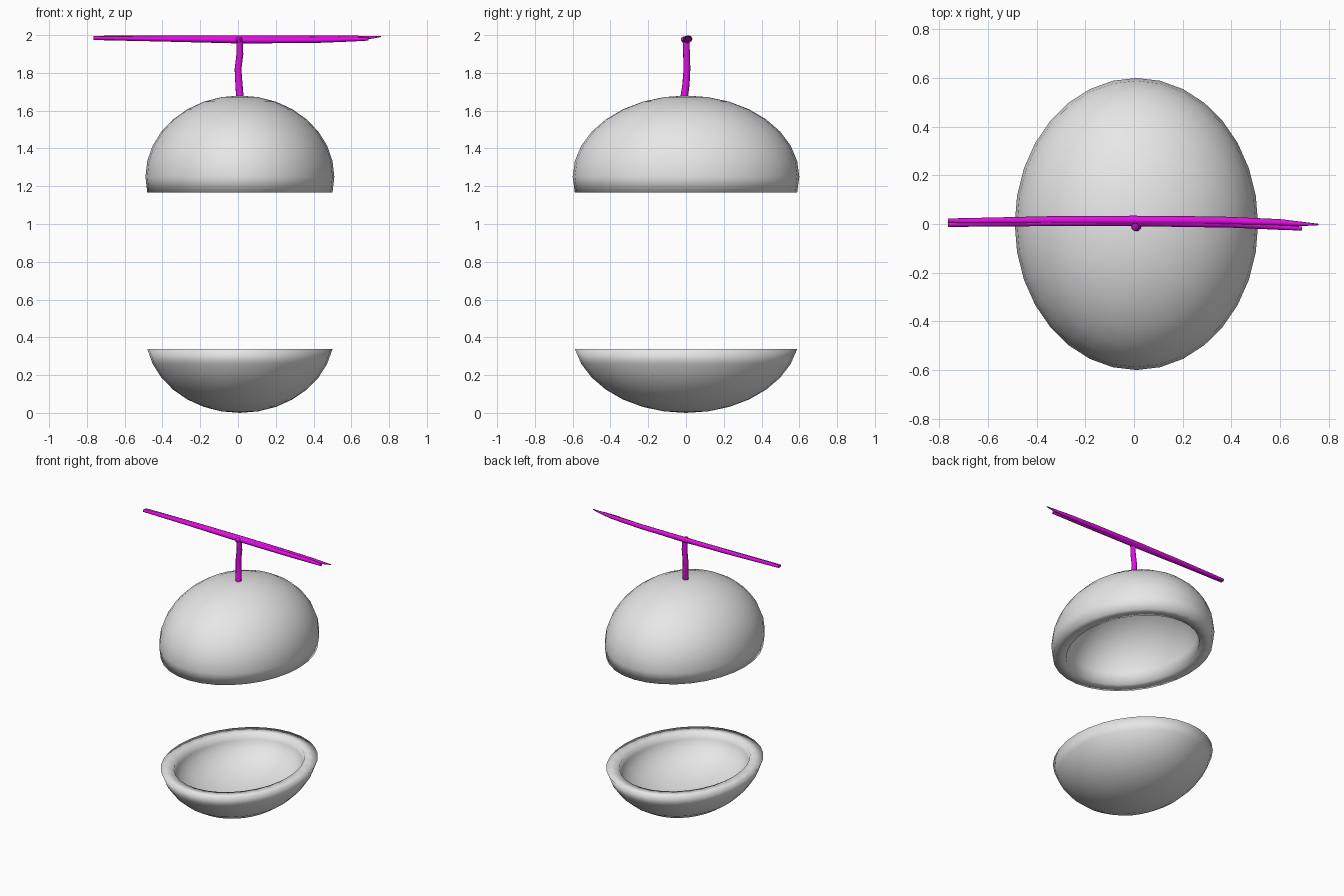
import bpy
import bmesh
from math import sin, cos, pi

cube = bpy.data.objects.get("Cube")
if cube:
    bpy.data.objects.remove(cube, do_unlink=True)


def make_material(name, colour):
    mat = bpy.data.materials.new(name)
    mat.use_nodes = True
    mat.diffuse_color = colour
    mat.node_tree.nodes["Principled BSDF"].inputs["Base Color"].default_value = colour
    return mat


grey = make_material("light grey", (0.8, 0.8, 0.8, 1))
magenta = make_material("magenta", (0.75, 0.005, 0.75, 1))

SIDES = 32
STEP = pi / 16
WALL = 0.1


def add_object(name, data, mat):
    obj = bpy.data.objects.new(name, data)
    bpy.context.collection.objects.link(obj)
    data.materials.append(mat)
    return obj


def shell(name, z_equator, rx, ry, rz, direction, first_ring):
    """Hollow half egg: outer bowl, flat rim and inner bowl, all smooth."""
    rim_z = z_equator + direction * rz * sin(first_ring * STEP)
    outer = [i * STEP for i in range(first_ring, 8)]
    bm = bmesh.new()

    def ring(a, inset, z):
        return [bm.verts.new((0.01 + (rx - inset) * cos(a) * cos(t),
                              (ry - inset) * cos(a) * sin(t), z))
                for t in (2 * pi * k / SIDES for k in range(SIDES))]

    # Rings run from the outer pole over the rim to the inner pole
    rings = [ring(a, 0, z_equator + direction * rz * sin(a)) for a in reversed(outer)]
    depth = (z_equator + direction * (rz - WALL)) - rim_z
    for i in range(8):
        a = i * STEP
        rings.append(ring(a, WALL, rim_z + depth * sin(a)))
    for lower, upper in zip(rings, rings[1:]):
        for k in range(SIDES):
            n = (k + 1) % SIDES
            bm.faces.new((lower[k], lower[n], upper[n], upper[k]))
    # Close both poles with triangle fans
    for loop, z in ((rings[0], z_equator + direction * rz), (rings[-1], rim_z + depth)):
        pole = bm.verts.new((0.01, 0, z))
        for k in range(SIDES):
            bm.faces.new((loop[k], loop[(k + 1) % SIDES], pole))
    bmesh.ops.recalc_face_normals(bm, faces=bm.faces)
    for face in bm.faces:
        face.smooth = True
    mesh = bpy.data.meshes.new(name)
    bm.to_mesh(mesh)
    bm.free()
    return add_object(name, mesh, grey)


def stroke(name, points):
    """Round tube through points given as (x, y, z, radius)."""
    curve = bpy.data.curves.new(name, "CURVE")
    curve.dimensions = "3D"
    curve.bevel_depth = 1
    curve.bevel_resolution = 2
    curve.use_fill_caps = True
    spline = curve.splines.new("POLY")
    spline.points.add(len(points) - 1)
    for point, (x, y, z, r) in zip(spline.points, points):
        point.co = (x, y, z, 1)
        point.radius = r
    spline.use_smooth = True
    return add_object(name, curve, magenta)


# Egg halves
shell("lower_shell", 0.42, 0.5, 0.6, 0.42, -1, 1)
shell("upper_shell", 1.25, 0.5, 0.6, 0.43, 1, -1)

# Stem with its small knob
stroke("stem", [(0.01, -0.01, 1.67, 0.021), (0.005, 0.0, 1.74, 0.02),
                (0.0, 0.005, 1.82, 0.019), (0.01, 0.003, 1.9, 0.019),
                (0.008, 0.0, 1.98, 0.018)])
stroke("stem_knob", [(0.005, -0.024, 1.97, 0.01), (0.005, -0.012, 1.975, 0.017),
                     (0.005, 0.01, 1.975, 0.018)])

# Crossbar made of two overlapping strokes with frayed ends
stroke("crossbar_back", [(-0.765, 0.014, 1.985, 0.009), (-0.7, 0.012, 1.985, 0.012),
                         (-0.35, 0.016, 1.982, 0.016), (0.0, 0.016, 1.98, 0.018),
                         (0.35, 0.014, 1.98, 0.017), (0.6, 0.006, 1.983, 0.014),
                         (0.7, 0.0, 1.988, 0.008), (0.757, -0.002, 1.993, 0.003)])
stroke("crossbar_front", [(-0.765, -0.002, 1.984, 0.01), (-0.4, 0.005, 1.98, 0.014),
                          (0.0, 0.009, 1.974, 0.018), (0.4, 0.001, 1.974, 0.016),
                          (0.6, -0.011, 1.979, 0.013), (0.69, -0.019, 1.979, 0.008)])
